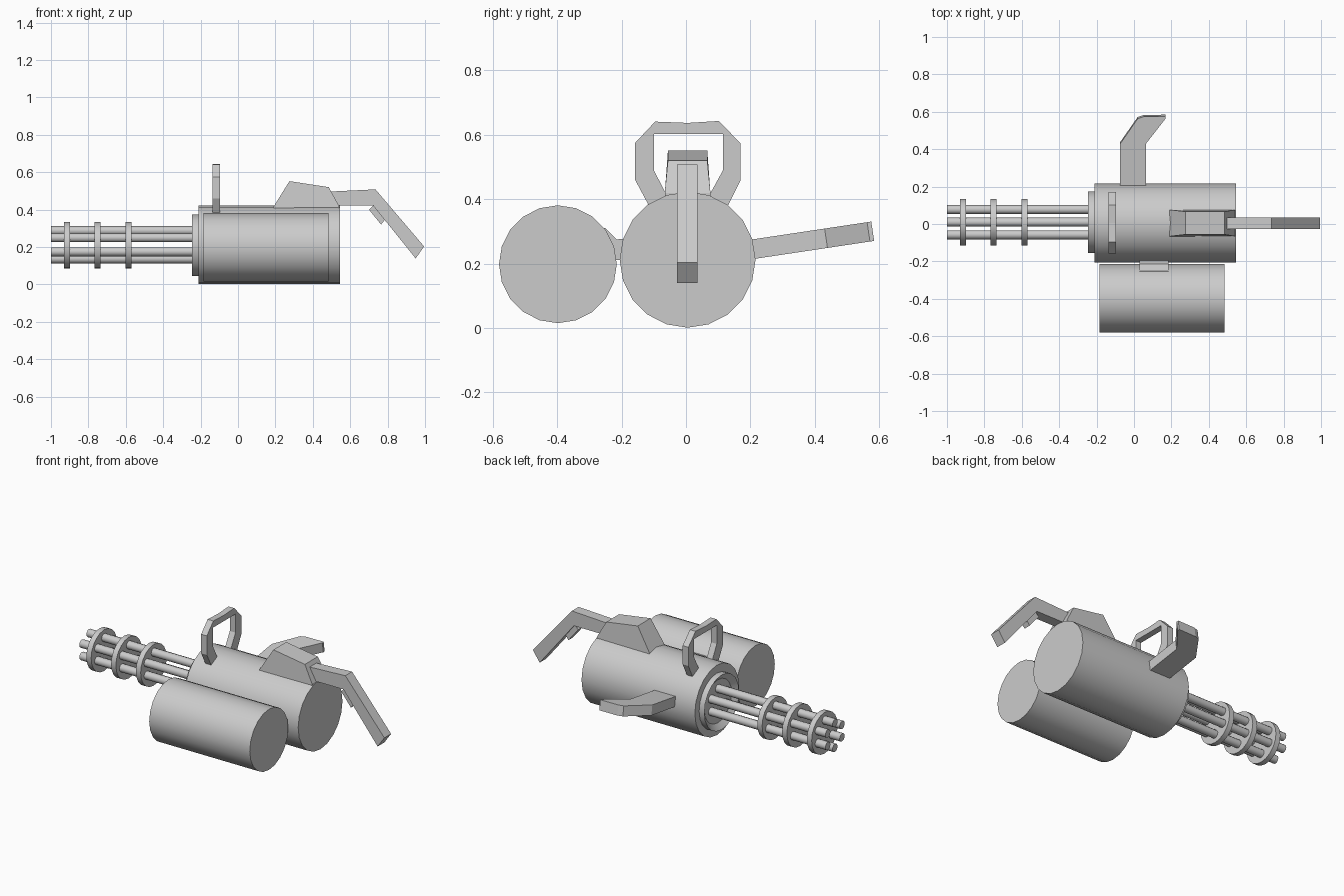
import bpy, bmesh, math
from mathutils import Vector, Matrix

if "Cube" in bpy.data.objects:
    bpy.data.objects.remove(bpy.data.objects["Cube"])


def finish(bm, name, smooth=False):
    bmesh.ops.recalc_face_normals(bm, faces=bm.faces)
    me = bpy.data.meshes.new(name)
    bm.to_mesh(me)
    bm.free()
    ob = bpy.data.objects.new(name, me)
    bpy.context.collection.objects.link(ob)
    if smooth:
        bpy.ops.object.select_all(action='DESELECT')
        ob.select_set(True)
        bpy.context.view_layer.objects.active = ob
        bpy.ops.object.shade_smooth_by_angle(angle=math.radians(35))
    return ob


def x_cylinder(name, x0, x1, y, z, r, sides=20):
    """Capped cylinder lying along x."""
    bm = bmesh.new()
    bmesh.ops.create_cone(bm, cap_ends=True, segments=sides, radius1=r, radius2=r, depth=x1 - x0,
                          matrix=Matrix.Translation(((x0 + x1) / 2, y, z)) @ Matrix.Rotation(math.pi / 2, 4, 'Y'))
    return finish(bm, name, True)


def prism(name, points, place, a, b):
    """Extrude a 2D profile from depth a to b; place(u, v, d) maps to 3D."""
    bm = bmesh.new()
    f = bm.faces.new([bm.verts.new(place(u, v, a)) for u, v in points])
    ext = bmesh.ops.extrude_face_region(bm, geom=[f], use_keep_orig=True)
    vs = [g for g in ext['geom'] if isinstance(g, bmesh.types.BMVert)]
    u, v = points[0]
    bmesh.ops.translate(bm, verts=vs, vec=Vector(place(u, v, b)) - Vector(place(u, v, a)))
    return finish(bm, name)


def xz(u, v, d):
    return (u, d, v)


# Main housing and side ammo drum
x_cylinder("main_body", -0.21, 0.545, 0.005, 0.212, 0.211)
x_cylinder("ammo_drum", -0.185, 0.485, -0.398, 0.198, 0.183)

# Front collar with a shallow recess
collar = x_cylinder("front_collar", -0.245, -0.205, 0.01, 0.21, 0.165)
bm = bmesh.new()
bm.from_mesh(collar.data)
bm.faces.ensure_lookup_table()
cap = min(bm.faces, key=lambda f: f.calc_center_median().x)
bmesh.ops.inset_region(bm, faces=[cap], thickness=0.035)
bmesh.ops.translate(bm, verts=cap.verts, vec=(0.025, 0, 0))
bm.to_mesh(collar.data)
bm.free()

# Six barrels and three clamp rings
for i in range(6):
    t = math.radians(30 + 60 * i)
    x_cylinder(f"barrel_{i + 1}", -1.0, -0.215, 0.01 + 0.078 * math.cos(t), 0.212 + 0.075 * math.sin(t), 0.024, 12)
for i, x in enumerate((-0.915, -0.75, -0.585)):
    x_cylinder(f"barrel_ring_{i + 1}", x - 0.016, x + 0.016, 0.01, 0.209, 0.124)

# Drum connector
prism("drum_connector", [(-0.30, 0.31), (-0.25, 0.31), (-0.215, 0.275), (-0.17, 0.28), (-0.17, 0.212), (-0.30, 0.21)],
      lambda u, v, d: (d, u, v), 0.03, 0.185)

# Carry handle: closed loop on top, open into the body
outer = [(-0.11, 0.37), (-0.158, 0.46), (-0.158, 0.575), (-0.096, 0.641), (0.005, 0.637),
         (0.102, 0.643), (0.17, 0.573), (0.17, 0.46), (0.125, 0.37)]
inner = [(0.06, 0.39), (0.115, 0.49), (0.115, 0.602), (-0.1, 0.602), (-0.1, 0.49), (-0.048, 0.39)]
prism("carry_handle", outer + inner, lambda u, v, d: (d, u, v), -0.135, -0.097)

# Bent side grip, rising slightly outward
prism("side_grip", [(-0.075, 0.18), (-0.075, 0.432), (0.02, 0.568), (0.05, 0.578), (0.168, 0.58), (0.168, 0.567),
                    (0.065, 0.435), (0.065, 0.18)],
      lambda u, v, d: (u, v - 0.15 * d, 0.245 + 0.15 * (v - 0.21) + d), -0.03, 0.03)

# Rear mount, slightly narrower at the top
mount = prism("rear_mount", [(0.19, 0.385), (0.19, 0.415), (0.275, 0.552), (0.485, 0.52), (0.54, 0.42), (0.54, 0.385)],
              xz, -0.066, 0.076)
for v in mount.data.vertices:
    if v.co.z > 0.5:
        v.co.y = 0.005 + (v.co.y - 0.005) * 0.86

# Rear grip and trigger
prism("rear_grip", [(0.46, 0.495), (0.735, 0.508), (0.995, 0.203), (0.95, 0.139), (0.722, 0.422), (0.46, 0.422)],
      xz, -0.028, 0.036)
prism("trigger", [(0.70, 0.40), (0.735, 0.435), (0.80, 0.365), (0.765, 0.32)], xz, -0.018, 0.026)
